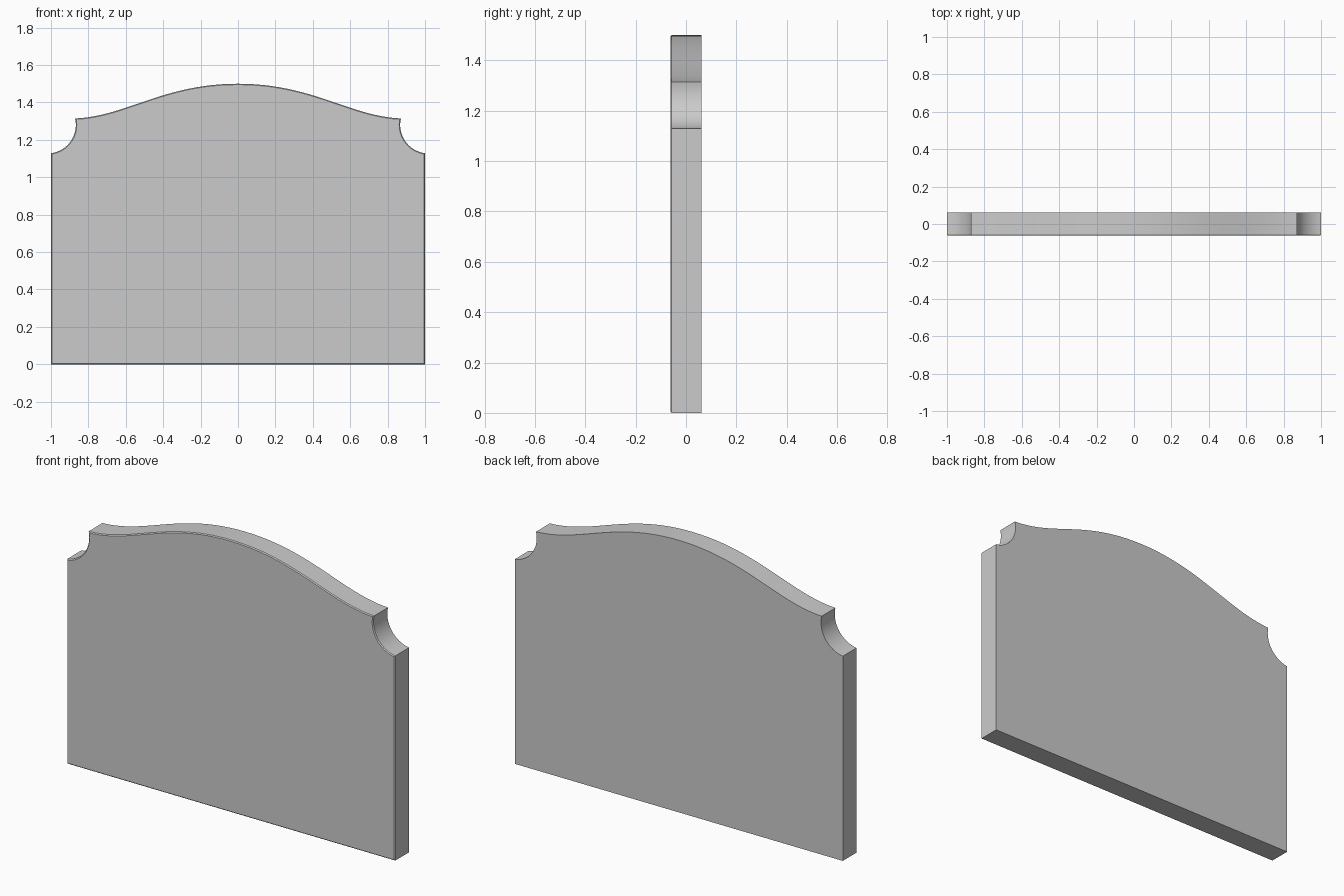
import bpy, bmesh, math
from mathutils import Vector
from mathutils.geometry import interpolate_bezier

if "Cube" in bpy.data.objects:
    bpy.data.objects.remove(bpy.data.objects["Cube"])

HALF_DEPTH = 0.0625

# right half of the outline, from bottom corner up to the crown
half = [(1.0, 0.0)]
cx, cz, r = 1.02, 1.28, 0.153
a0, a1 = math.radians(262.5), math.radians(167)
for i in range(17):  # scooped shoulder
    a = a0 + (a1 - a0) * i / 16
    half.append((min(1.0, cx + r * math.cos(a)), cz + r * math.sin(a)))
end = half.pop()
crown = interpolate_bezier(Vector(end), Vector((0.60, 1.325)),
                           Vector((0.40, 1.5)), Vector((0, 1.5)), 25)
half += [(p.x, p.y) for p in crown]
outline = half + [(-x, z) for x, z in reversed(half[:-1])]

# slab: extrude the outline from front to back
bm = bmesh.new()
front = bm.faces.new([bm.verts.new((x, -HALF_DEPTH, z)) for x, z in outline])
ext = bmesh.ops.extrude_face_region(bm, geom=[front], use_keep_orig=True)
verts = [g for g in ext["geom"] if isinstance(g, bmesh.types.BMVert)]
bmesh.ops.translate(bm, verts=verts, vec=(0, 2 * HALF_DEPTH, 0))
bmesh.ops.recalc_face_normals(bm, faces=bm.faces)

# fine eased edge around the front face
rim = [e for e in bm.edges if all(v.co.y < 0 for v in e.verts)]
bmesh.ops.bevel(bm, geom=rim, offset=0.005, segments=1, affect='EDGES')

mesh = bpy.data.meshes.new("arched_panel")
bm.to_mesh(mesh)
bm.free()
panel = bpy.data.objects.new("arched_panel", mesh)
bpy.context.collection.objects.link(panel)
bpy.context.view_layer.objects.active = panel
panel.select_set(True)
bpy.ops.object.shade_smooth_by_angle(angle=math.radians(30))
